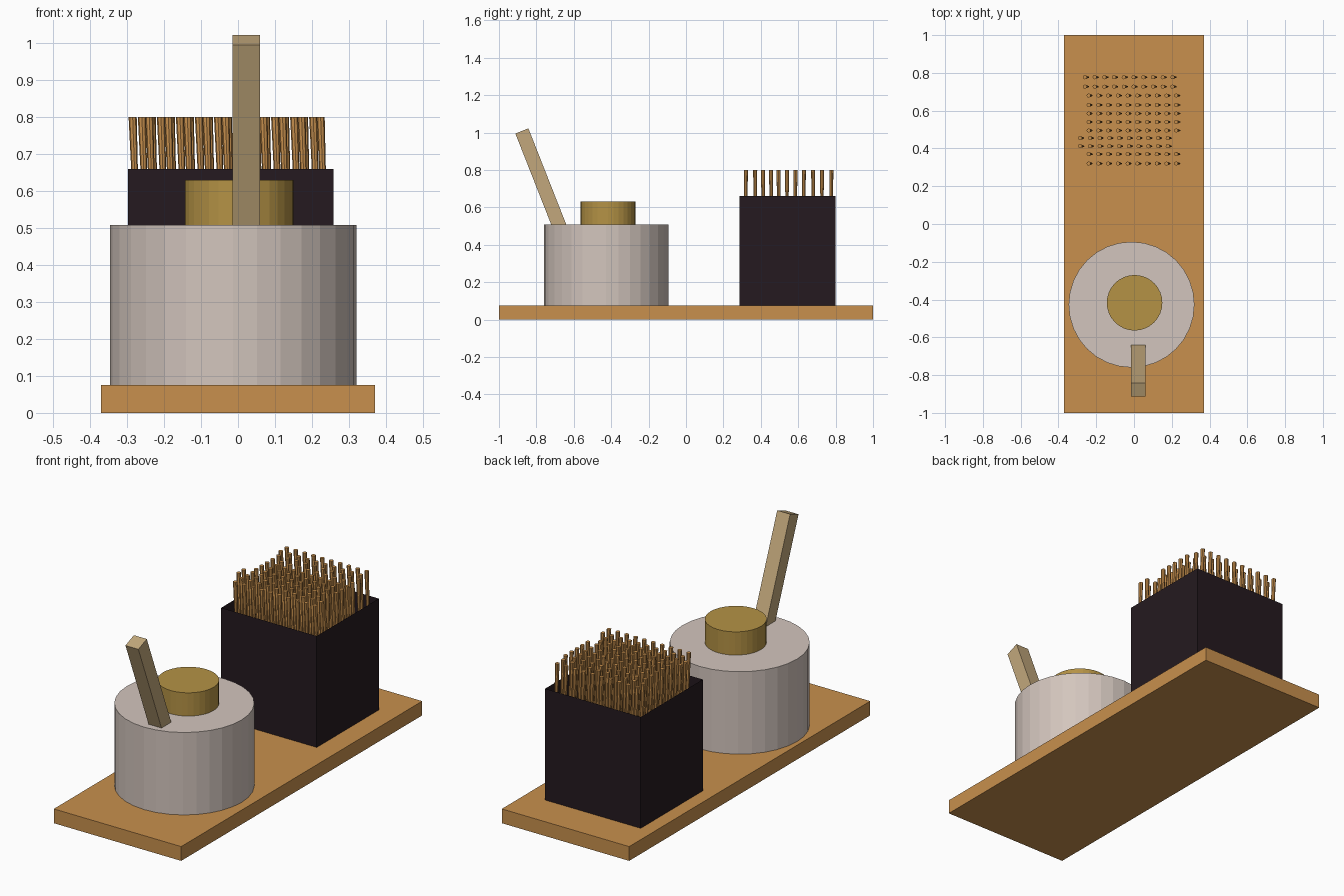
import bpy, bmesh, math
from mathutils import Matrix, Vector

if "Cube" in bpy.data.objects:
    bpy.data.objects.remove(bpy.data.objects["Cube"])


def material(name, rgb):
    m = bpy.data.materials.new(name)
    m.diffuse_color = (*rgb, 1)
    m.use_nodes = True
    m.node_tree.nodes["Principled BSDF"].inputs["Base Color"].default_value = m.diffuse_color
    return m


def finish(name, bm, mat):
    mesh = bpy.data.meshes.new(name)
    bm.to_mesh(mesh)
    bm.free()
    mesh.materials.append(mat)
    ob = bpy.data.objects.new(name, mesh)
    bpy.context.collection.objects.link(ob)
    return ob


def block(name, centre, size, mat, tilt=0.0):
    bm = bmesh.new()
    m = (Matrix.Translation(centre) @ Matrix.Rotation(tilt, 4, 'X')
         @ Matrix.Diagonal((*size, 1)))
    bmesh.ops.create_cube(bm, size=1, matrix=m)
    return finish(name, bm, mat)


def drum(name, x, y, radius, z0, z1, mat, sides=32):
    bm = bmesh.new()
    bmesh.ops.create_cone(bm, cap_ends=True, segments=sides, radius1=radius,
                          radius2=radius, depth=z1 - z0,
                          matrix=Matrix.Translation((x, y, (z0 + z1) / 2)))
    return finish(name, bm, mat)


wood = material("wood", (0.58, 0.28, 0.075))
ceramic = material("ceramic", (0.65, 0.56, 0.51))
brass = material("brass", (0.46, 0.29, 0.06))
pale_wood = material("pale_wood", (0.54, 0.39, 0.20))
dark = material("dark", (0.018, 0.010, 0.014))

# Tray
block("tray", (0, 0, 0.0375), (0.74, 2.0, 0.075), wood)

# Jar with its lid knob
drum("jar", -0.013, -0.427, 0.333, 0.075, 0.508, ceramic)
drum("lid_knob", 0.003, -0.417, 0.147, 0.508, 0.63, brass)

# Leaning spoon handle
lean = math.radians(21.5)
length = 0.72
axis = Vector((0, -math.sin(lean), math.cos(lean)))
top = Vector((0.0225, -0.8775, 1.0085))
block("spoon_handle", top - axis * length / 2, (0.075, 0.075, length),
      pale_wood, lean)

# Open, thin-walled holder
holder = block("pick_holder", (-0.0195, 0.5425, 0.3675), (0.555, 0.515, 0.585), dark)
bm = bmesh.new()
bm.from_mesh(holder.data)
bm.normal_update()
bmesh.ops.delete(bm, geom=[f for f in bm.faces if abs(f.normal.z) > 0.5],
                 context='FACES_ONLY')
bm.to_mesh(holder.data)
bm.free()

# Rows of slightly slanted, tapered picks: (y, x of first pick)
rows = [(0.32, -0.24), (0.37, -0.24), (0.412, -0.285), (0.455, -0.285),
        (0.495, -0.24), (0.54, -0.24), (0.585, -0.24), (0.63, -0.24),
        (0.68, -0.24), (0.727, -0.26), (0.777, -0.26)]
z_top, z_tip, slant = 0.80, 0.30, 0.018
bm = bmesh.new()
for y, x0 in rows:
    for i in range(10):
        x = x0 + i * 0.0515
        shear = Matrix.Identity(4)
        shear[0][2] = -slant / (z_top - z_tip)
        m = Matrix.Translation((x + slant / 2, y, (z_top + z_tip) / 2)) @ shear
        bmesh.ops.create_cone(bm, cap_ends=True, segments=8, radius1=0.004,
                              radius2=0.011, depth=z_top - z_tip, matrix=m)
finish("picks", bm, wood)
